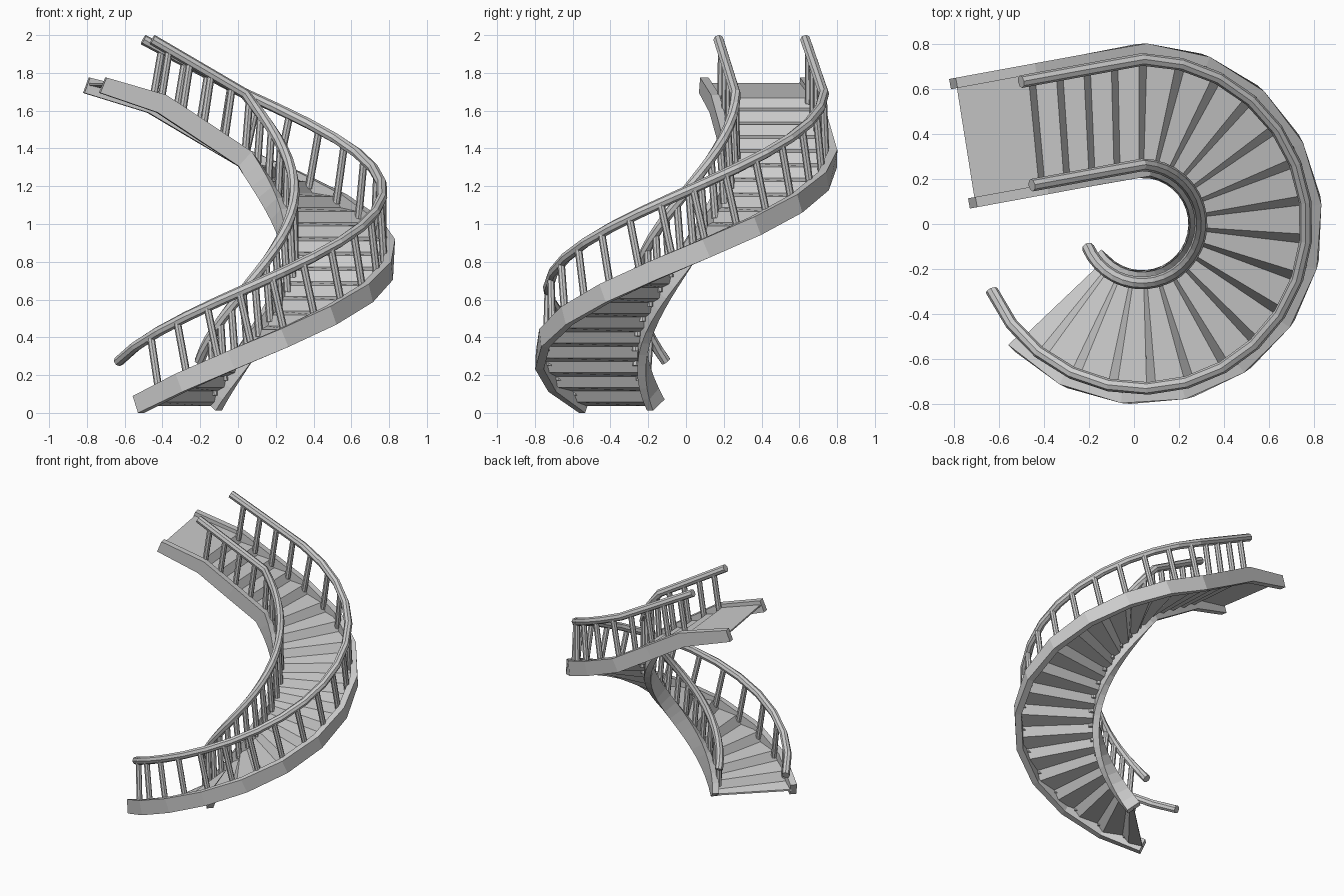
import bpy, bmesh, math
from mathutils import Vector

if "Cube" in bpy.data.objects:
    bpy.data.objects.remove(bpy.data.objects["Cube"])

# Path parameter u counts steps: u <= 0 runs round the arc, u > 0 up the straight flight
STEP = math.radians(13.6)
CX = 0.036
U0, U1 = -16.65, 6.8


def height(u, rail):
    if rail:
        return 1.69 + (0.0783 if u < 0 else 0.065) * u
    if u < 4:
        return 1.345 + (0.0783 if u < 0 else 0.073) * u
    return 1.637 + 0.038 * (u - 4)  # flattens toward the landing


def path(r, u, rail=False):
    z = height(u, rail)
    if u <= 0:
        a = math.pi / 2 + STEP * u
        return Vector((CX + r * math.cos(a), r * math.sin(a), z))
    length = (0.79 + (r - 0.235) * 0.165) * 0.1425 * u
    return Vector((CX - 0.983 * length, r - 0.18 * length, z))


def frame(r, u, rail=False):
    # position, sideways and upward directions at a path point
    t = (path(r, u + 0.3, rail) - path(r, u - 0.3, rail)).normalized()
    side = t.cross(Vector((0, 0, 1))).normalized()
    return path(r, u, rail), side, side.cross(t).normalized()


def loft(name, sections):
    # skin a list of closed rings, capping both ends
    bm = bmesh.new()
    rings = [[bm.verts.new(p) for p in s] for s in sections]
    n = len(rings[0])
    for a, b in zip(rings, rings[1:]):
        for i in range(n):
            j = (i + 1) % n
            bm.faces.new((a[i], a[j], b[j], b[i]))
    bm.faces.new(rings[0][::-1])
    bm.faces.new(rings[-1])
    bmesh.ops.recalc_face_normals(bm, faces=bm.faces)
    me = bpy.data.meshes.new(name)
    bm.to_mesh(me)
    bm.free()
    ob = bpy.data.objects.new(name, me)
    bpy.context.collection.objects.link(ob)
    return ob


def spread(a, b, n):
    return [a + (b - a) * i / n for i in range(n + 1)]


def stringer(name, r, segs):
    secs = []
    for u in spread(U0, 0, segs) + [2, 4, U1]:
        p, s, b = frame(r, u)
        ring = [p + s * x + b * y for x, y in ((-.023, -.052), (.023, -.052), (.023, .052), (-.023, .052))]
        for v in ring:  # trim level with the floor and the upper landing
            v.z = min(max(v.z, 0), 1.775)
        secs.append(ring)
    loft(name, secs)


def handrail(name, r, segs):
    secs = []
    for u in spread(-18.1, 0, segs) + [1.5, 3, 4.4]:
        p, s, b = frame(r, u, True)
        secs.append([p + (s * math.cos(k * math.pi / 4) + b * math.sin(k * math.pi / 4)) * 0.028 for k in range(8)])
    loft(name, secs)


def post(name, a, b, rad):
    d = (b - a).normalized()
    x = d.orthogonal().normalized()
    y = d.cross(x)
    loft(name, [[p + (x * math.cos(k * math.pi / 4) + y * math.sin(k * math.pi / 4)) * rad for k in range(8)]
                for p in (a, b)])


# Side stringers
stringer("outer_stringer", 0.777, 11)
stringer("inner_stringer", 0.232, 22)

# Handrails
handrail("outer_handrail", 0.73, 18)
handrail("inner_handrail", 0.262, 24)

# Folded treads and leaning risers, one continuous zigzag sheet
stops = [(U0, 0.0)]
for u in range(-16, 5):
    stops += [(u - 0.12, -0.02), (u + 0.12, 0.02)]
stops.append((U1 - 0.1, 0.0))
sheet = []
for u, dz in stops:
    a, b = path(0.235, u), path(0.765, u)
    up = Vector((0, 0, dz + 0.006))
    down = Vector((0, 0, dz - 0.006))
    sheet.append([a + down, b + down, b + up, a + up])
loft("treads_and_risers", sheet)

# Balusters, one pair at every riser
for u in range(-16, 5):
    for side, r0, r1 in (("outer", 0.74, 0.73), ("inner", 0.268, 0.262)):
        post(side + "_baluster", path(r0, u), path(r1, u - 0.4, True), 0.02)
